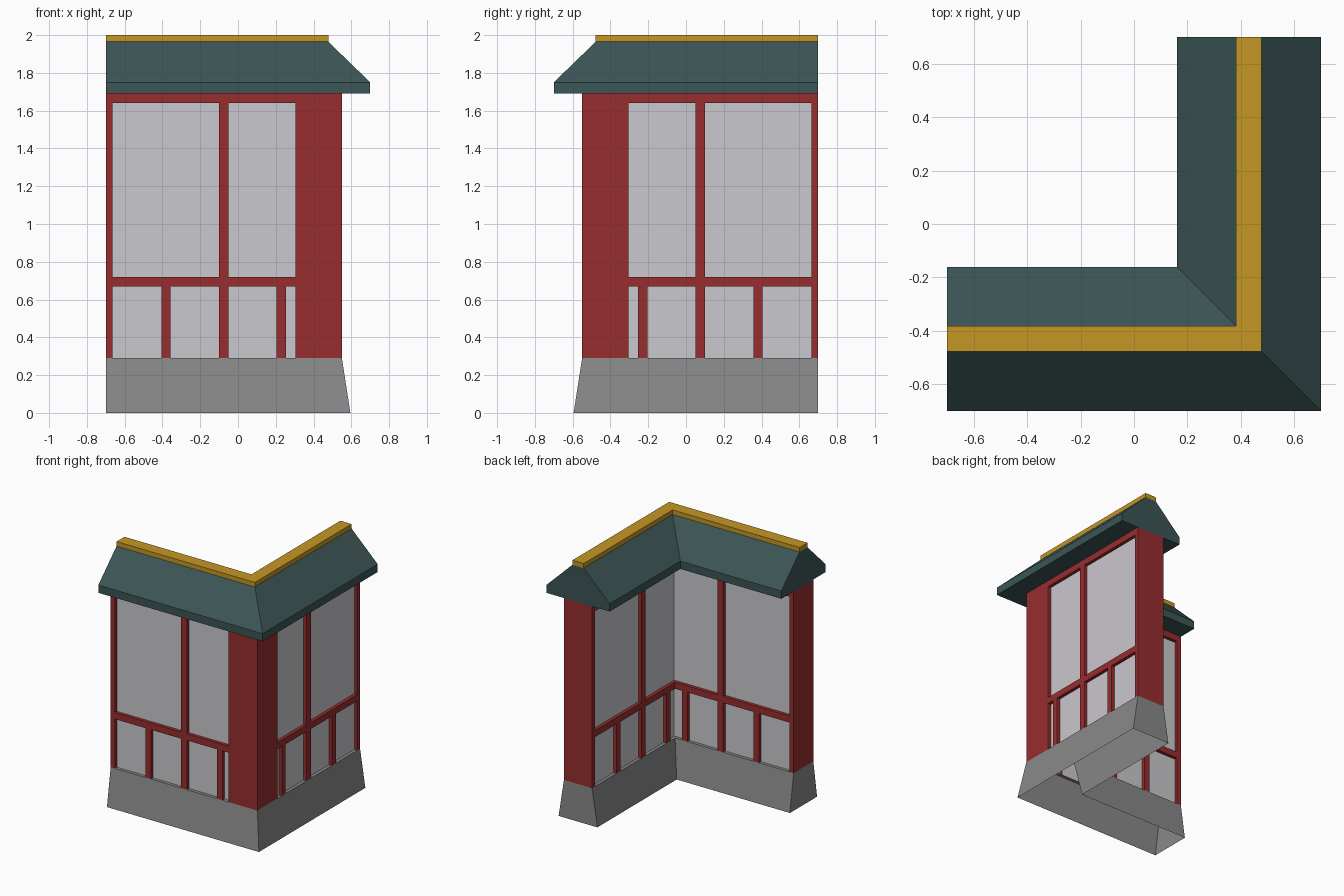
import bpy
import bmesh

cube = bpy.data.objects.get("Cube")
if cube:
    bpy.data.objects.remove(cube, do_unlink=True)


def material(name, rgb):
    mat = bpy.data.materials.new(name)
    mat.use_nodes = True
    color = (*rgb, 1)
    mat.diffuse_color = color
    mat.node_tree.nodes["Principled BSDF"].inputs["Base Color"].default_value = color
    return mat


RED = material("red_wood", (0.31, 0.026, 0.029))
PANEL = material("pale_panel", (0.59, 0.58, 0.61))
STONE = material("grey_stone", (0.25, 0.25, 0.25))
TEAL = material("teal_roof", (0.045, 0.092, 0.092))
GOLD = material("gold_ridge", (0.56, 0.31, 0.018))

MID = 0.43       # distance of both wing centre lines from the origin
END = 0.7        # open end of each wing
HALF = 0.12      # half the wall thickness
RECESS = 0.025   # depth of the panels behind the frame
SILL, EAVE = 0.29, 1.69
INNER = HALF - RECESS


def finish(bm, name, mat):
    bmesh.ops.recalc_face_normals(bm, faces=bm.faces)
    mesh = bpy.data.meshes.new(name)
    bm.to_mesh(mesh)
    bm.free()
    mesh.materials.append(mat)
    obj = bpy.data.objects.new(name, mesh)
    bpy.context.collection.objects.link(obj)


def sweep(name, profile, mat, skip=(), end=END):
    """Run an (outward offset, height) profile round the mitred corner."""
    bm = bmesh.new()
    rings = [
        [bm.verts.new((-end, -MID - o, z)) for o, z in profile],
        [bm.verts.new((MID + o, -MID - o, z)) for o, z in profile],
        [bm.verts.new((MID + o, end, z)) for o, z in profile],
    ]
    n = len(profile)
    for a, b in zip(rings, rings[1:]):
        for i in range(n):
            if i not in skip:
                j = (i + 1) % n
                bm.faces.new((a[i], a[j], b[j], b[i]))
    bm.faces.new(rings[0])
    bm.faces.new(rings[-1])
    finish(bm, name, mat)


def wing_box(name, x, y, z, mat):
    """A box on the front wing, with its twin mirrored onto the side wing."""
    for label in ("front", "side"):
        bm = bmesh.new()
        bmesh.ops.create_cube(bm, size=1)
        for v in bm.verts:
            px, py, pz = (r[0] if c < 0 else r[1] for r, c in zip((x, y, z), v.co))
            v.co = (px, py, pz) if label == "front" else (-py, -px, pz)
        finish(bm, f"{label}_{name}", mat)


def rect(o0, o1, z0, z1):
    return [(o0, z0), (o1, z0), (o1, z1), (o0, z1)]


# Hollow flared plinth with narrow sills, open below
sweep("stone_base", [(-0.165, 0), (0.165, 0), (HALF, SILL), (INNER, SILL),
                     (-INNER, SILL), (-HALF, SILL)], STONE, skip=(0, 3))

# Recessed panels on both faces of the hollow wall
sweep("wall_panels", rect(-INNER, INNER, SILL, EAVE), PANEL, skip=(0, 2), end=END - 0.02)

# Frame on the outer and inner face
for face, s in (("outer", 1), ("inner", -1)):
    o0, o1 = sorted((s * INNER, s * HALF))
    sweep(f"{face}_middle_rail", rect(o0, o1, 0.67, 0.72), RED)
    sweep(f"{face}_top_beam", rect(o0, o1, 1.64, EAVE), RED)
    depth = (-MID - o1, -MID - o0)
    wing_box(f"{face}_main_mullion", (-0.10, -0.05), depth, (SILL, EAVE), RED)
    for i, x in enumerate((-0.405, 0.205)):
        wing_box(f"{face}_lower_mullion_{i + 1}", (x, x + 0.048), depth, (SILL, 0.67), RED)

# Solid ends and the broad outer corner
wing_box("end_post", (-END, -0.665), (-MID - HALF, -MID + HALF), (SILL, EAVE), RED)
wing_box("corner_post", (0.305, MID + HALF), (-MID - HALF, -MID - INNER), (SILL, EAVE), RED)

# Roof with overhanging eaves, and the ridge cap
sweep("roof", [(-0.27, EAVE), (0.27, EAVE), (0.27, 1.75), (0.048, 1.965),
               (-0.048, 1.965), (-0.27, 1.75)], TEAL)
sweep("ridge_cap", rect(-0.048, 0.048, 1.965, 2.0), GOLD)
